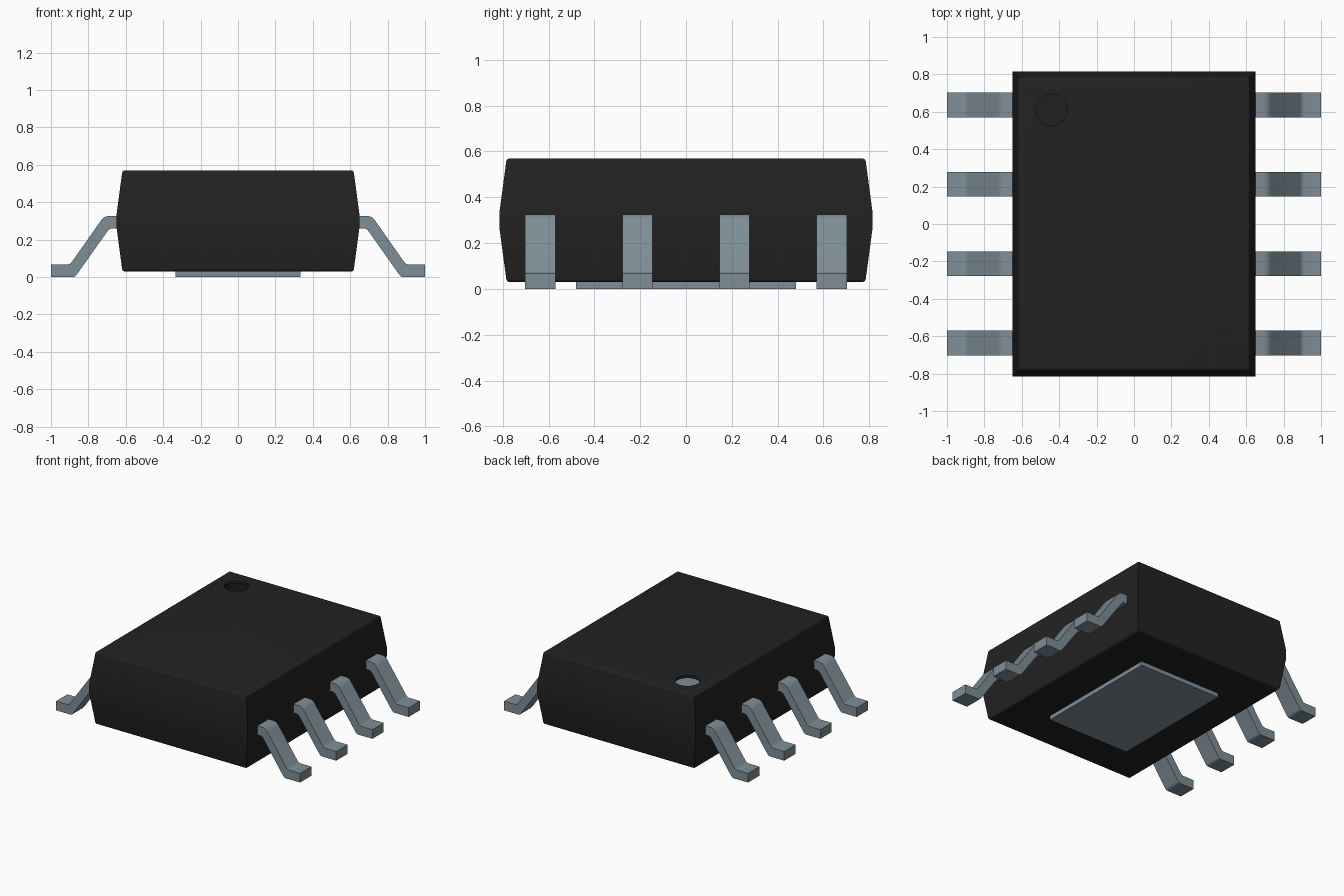
import bpy, bmesh, math

cube = bpy.data.objects.get("Cube")
if cube:
    bpy.data.objects.remove(cube, do_unlink=True)


def material(name, rgb):
    m = bpy.data.materials.new(name)
    m.use_nodes = True
    col = (*rgb, 1.0)
    m.diffuse_color = col
    bsdf = next(n for n in m.node_tree.nodes if n.type == 'BSDF_PRINCIPLED')
    bsdf.inputs["Base Color"].default_value = col
    bsdf.inputs["Roughness"].default_value = 0.6
    return m


BLACK = material("black_resin", (0.016, 0.016, 0.016))
METAL = material("grey_metal", (0.21, 0.27, 0.31))


def finish(bm, name, mat, fix_normals=True):
    if fix_normals:
        bmesh.ops.recalc_face_normals(bm, faces=bm.faces)
    me = bpy.data.meshes.new(name)
    bm.to_mesh(me)
    bm.free()
    me.materials.append(mat)
    ob = bpy.data.objects.new(name, me)
    bpy.context.collection.objects.link(ob)
    bpy.ops.object.select_all(action='DESELECT')
    ob.select_set(True)
    bpy.context.view_layer.objects.active = ob
    bpy.ops.object.shade_smooth_by_angle(angle=math.radians(30))
    return ob


def bridge(bm, a, b):
    n = len(a)
    for i in range(n):
        bm.faces.new((a[i], a[(i + 1) % n], b[(i + 1) % n], b[i]))


# Moulded shell: stacked rectangles with tapered sides and rounded rims
MID_X, MID_Y = 0.65, 0.815
half = [(0.0, 0.33)]                      # (inset, z) for the upper half
for i in range(5):
    a = math.radians(i * 22.5)
    half.append((0.030 + 0.016 * (1 - math.cos(a)), 0.554 + 0.016 * math.sin(a)))
loops = [(d, 0.60 - z) for d, z in reversed(half)] + half

bm = bmesh.new()
rings = []
for d, z in loops:
    x, y = MID_X - d, MID_Y - d
    rings.append([bm.verts.new((sx * x, sy * y, z))
                  for sx, sy in ((-1, -1), (1, -1), (1, 1), (-1, 1))])
for a, b in zip(rings, rings[1:]):
    bridge(bm, a, b)
bm.faces.new(list(reversed(rings[0])))

# Top face with the round pin-one opening and its short lip
TOP = 0.57
HOLE_X, HOLE_Y, HOLE_R, SEG = -0.44, 0.61, 0.084, 40


def circle(z):
    return [bm.verts.new((HOLE_X + HOLE_R * math.cos(2 * math.pi * i / SEG),
                          HOLE_Y + HOLE_R * math.sin(2 * math.pi * i / SEG), z))
            for i in range(SEG)]


rim, lip = circle(TOP), circle(TOP - 0.02)
edges = [bm.edges.new((rim[i], rim[(i + 1) % SEG])) for i in range(SEG)]
edges += [bm.edges.get((rings[-1][i], rings[-1][(i + 1) % 4])) for i in range(4)]
bmesh.ops.triangle_fill(bm, edges=edges, use_beauty=True, normal=(0, 0, 1))
bridge(bm, rim, lip)
finish(bm, "package_body", BLACK)

# Thermal pad under the body
bm = bmesh.new()
bmesh.ops.create_cube(bm, size=1.0)
for v in bm.verts:
    v.co = (v.co.x * 0.67, v.co.y * 0.96, (v.co.z + 0.5) * 0.05)
finish(bm, "thermal_pad", METAL)

# Gull-wing leads: side profile (x, z), extruded along y
PROFILE = [(0.60, 0.26), (0.675, 0.26), (0.686, 0.257), (0.695, 0.249),
           (0.862, 0.013), (0.870, 0.004), (0.882, 0.0), (1.0, 0.0),
           (1.0, 0.068), (0.908, 0.068), (0.898, 0.071), (0.890, 0.078),
           (0.732, 0.303), (0.718, 0.319), (0.698, 0.326), (0.60, 0.326)]
LEAD_W = 0.132


def lead(name, side, y):
    bm = bmesh.new()
    a = [bm.verts.new((side * x, y - LEAD_W / 2, z)) for x, z in PROFILE]
    b = [bm.verts.new((side * x, y + LEAD_W / 2, z)) for x, z in PROFILE]
    bridge(bm, a, b)
    bm.faces.new(a)
    bm.faces.new(list(reversed(b)))
    finish(bm, name, METAL)


for side, label in ((1, "left"), (-1, "right")):
    for i in range(4):
        lead(f"{label}_lead_{i + 1}", side, -0.636 + 0.424 * i)
